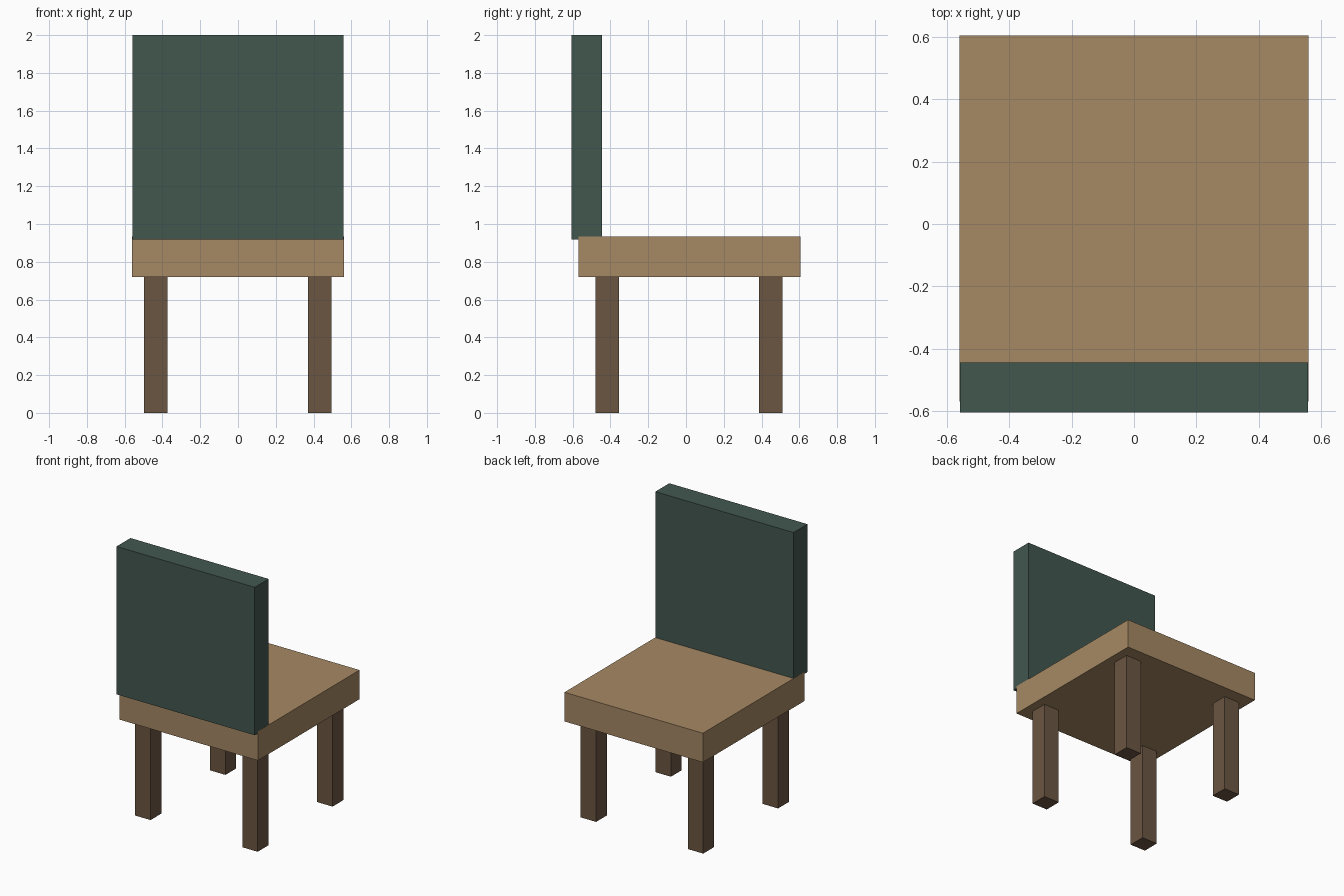
import bpy

if "Cube" in bpy.data.objects:
    bpy.data.objects.remove(bpy.data.objects["Cube"])


def material(name, rgb):
    """Flat material from 0-255 display values, stored as linear."""
    mat = bpy.data.materials.new(name)
    lin = [((c / 255 + 0.055) / 1.055) ** 2.4 for c in rgb]
    mat.diffuse_color = (*lin, 1.0)
    mat.use_nodes = True
    mat.node_tree.nodes["Principled BSDF"].inputs["Base Color"].default_value = mat.diffuse_color
    return mat


def box(name, low, high, mat):
    """Box spanning two opposite corners."""
    centre = [(a + b) / 2 for a, b in zip(low, high)]
    bpy.ops.mesh.primitive_cube_add(size=1, location=centre)
    obj = bpy.context.object
    obj.name = name
    obj.scale = [b - a for a, b in zip(low, high)]
    bpy.ops.object.transform_apply(location=False, rotation=False, scale=True)
    obj.data.materials.append(mat)
    return obj


tan_wood = material("tan_wood", (166, 136, 100))
dark_wood = material("dark_wood", (107, 86, 66))
green = material("dark_green", (66, 87, 79))

# Seat slab, a hair wider than the backrest that sinks into it
box("seat", (-0.56, -0.57, 0.72), (0.56, 0.605, 0.933), tan_wood)

# Upright backrest panel, overhanging the seat edge
box("backrest", (-0.559, -0.605, 0.918), (0.559, -0.444, 2.0), green)

# Four square legs
LEG = 0.0625
for side, x in (("left", -0.435), ("right", 0.432)):
    for end, y in (("front", -0.416), ("rear", 0.449)):
        box(f"leg_{end}_{side}", (x - LEG, y - LEG, 0),
            (x + LEG, y + LEG, 0.72), dark_wood)
